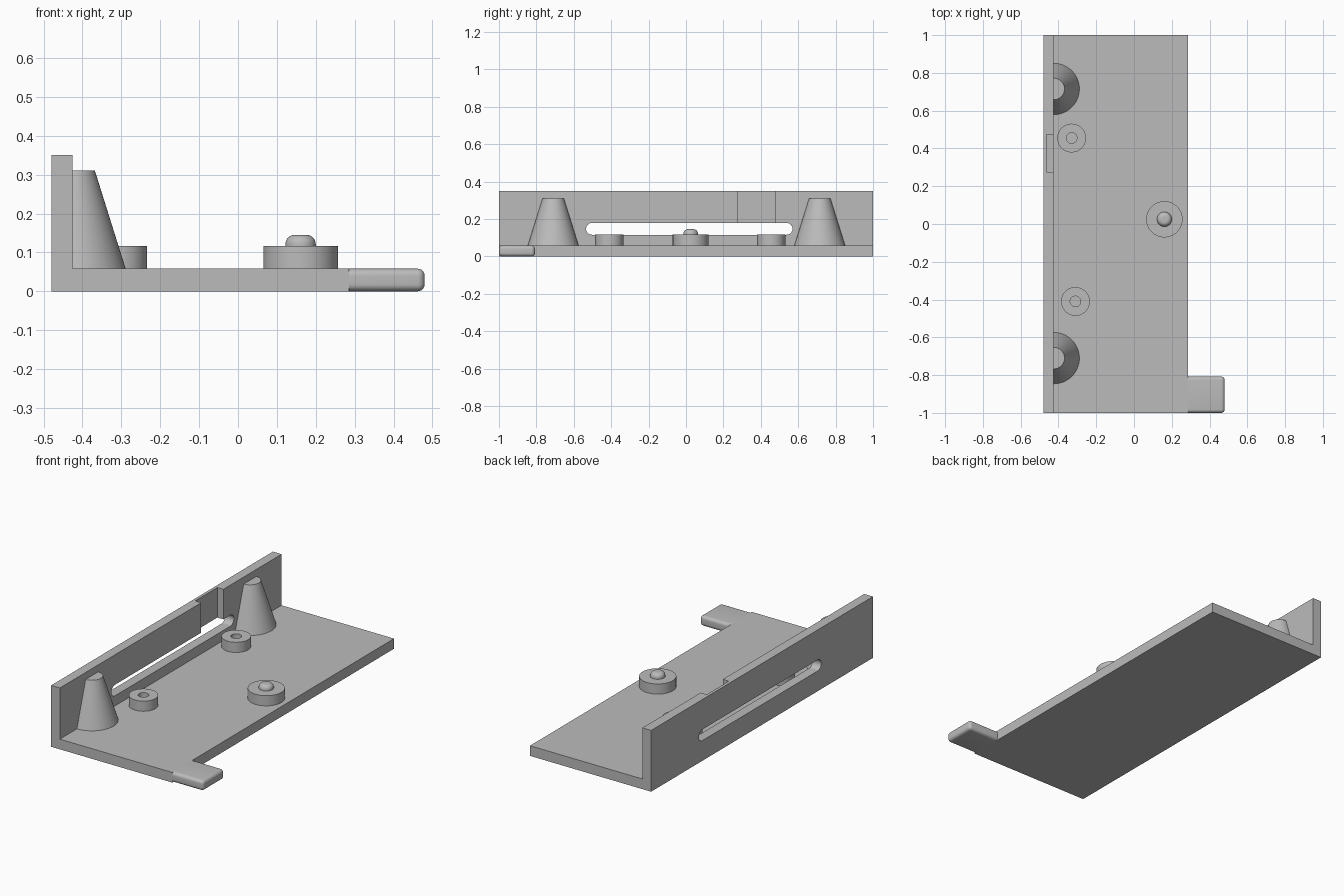
import bpy, bmesh
from math import pi, sin, cos
from mathutils import Vector

cube = bpy.data.objects.get("Cube")
if cube:
    bpy.data.objects.remove(cube, do_unlink=True)

grey = bpy.data.materials.new("plain grey")
grey.use_nodes = True
colour = (0.5, 0.5, 0.5, 1)
grey.diffuse_color = colour
grey.node_tree.nodes["Principled BSDF"].inputs["Base Color"].default_value = colour

BACK, WALL, EDGE, TIP = -0.48, -0.425, 0.285, 0.48
FLOOR, RIM, TOP = 0.058, 0.116, 0.35


def finish(name, bm, smooth=False):
    bmesh.ops.remove_doubles(bm, verts=bm.verts, dist=1e-5)
    bmesh.ops.recalc_face_normals(bm, faces=bm.faces)
    mesh = bpy.data.meshes.new(name)
    bm.to_mesh(mesh)
    bm.free()
    mesh.materials.append(grey)
    obj = bpy.data.objects.new(name, mesh)
    bpy.context.collection.objects.link(obj)
    bpy.ops.object.select_all(action='DESELECT')
    obj.select_set(True)
    bpy.context.view_layer.objects.active = obj
    if smooth:
        bpy.ops.object.shade_smooth_by_angle(angle=0.6)
    return obj


def prism(name, points, direction):
    """Extrude a flat outline along a direction."""
    bm = bmesh.new()
    face = bm.faces.new([bm.verts.new(p) for p in points])
    new = bmesh.ops.extrude_face_region(bm, geom=[face])["geom"]
    verts = [v for v in new if isinstance(v, bmesh.types.BMVert)]
    bmesh.ops.translate(bm, verts=verts, vec=direction)
    return finish(name, bm)


def box(name, x0, x1, y0, y1, z0, z1):
    return prism(name, [(x0, y0, z0), (x1, y0, z0), (x1, y1, z0), (x0, y1, z0)],
                 (0, 0, z1 - z0))


def lathe(name, profile, x, y, half=False):
    """Turn a (radius, height) profile about a vertical axis."""
    bm = bmesh.new()
    verts = [bm.verts.new((0, -r, z)) for r, z in profile]
    edges = [bm.edges.new(pair) for pair in zip(verts, verts[1:])]
    bmesh.ops.spin(bm, geom=verts + edges, cent=(0, 0, 0), axis=(0, 0, 1),
                   angle=pi if half else 2 * pi, steps=32 if half else 64)
    bmesh.ops.translate(bm, verts=bm.verts, vec=(x, y, 0))
    return finish(name, bm, True)


def cut(target, cutter):
    mod = target.modifiers.new("cut", 'BOOLEAN')
    mod.operation, mod.solver, mod.object = 'DIFFERENCE', 'EXACT', cutter
    bpy.context.view_layer.objects.active = target
    bpy.ops.object.modifier_apply(modifier=mod.name)
    bpy.data.objects.remove(cutter, do_unlink=True)


# L-shaped bracket: base plate and upright wall
outline = [(BACK, 0), (EDGE, 0), (EDGE, FLOOR), (WALL, FLOOR), (WALL, TOP), (BACK, TOP)]
bracket = prism("bracket", [(x, -1, z) for x, z in outline], (0, 2, 0))

# Long round-ended slot through the wall
r, mid = 0.0315, 0.147
slot = []
for centre, start in ((0.538, -pi / 2), (-0.503, pi / 2)):
    for i in range(17):
        a = start + pi * i / 16
        slot.append((-0.6, centre + r * cos(a), mid + r * sin(a)))
cut(bracket, prism("slot_cutter", slot, (0.3, 0, 0)))

# Shallow recess in the wall above the slot
cut(bracket, box("recess_cutter", -0.463, -0.35, 0.275, 0.475, mid, 0.5))
bracket.select_set(True)
bpy.ops.object.shade_smooth_by_angle(angle=0.6)

# Half-cone supports against the wall
for side, y in (("front", -0.71), ("rear", 0.715)):
    lathe(side + "_cone_support",
          [(0, FLOOR), (0.136, FLOOR), (0.057, 0.31), (0, 0.31)], WALL, y, True)

# Hollow screw bosses
for side, x, y in (("front", -0.31, -0.41), ("rear", -0.33, 0.455)):
    lathe(side + "_boss", [(0, FLOOR + 0.002), (0.028, FLOOR + 0.002), (0.028, RIM),
                           (0.076, RIM), (0.076, FLOOR)], x, y)

# Locating post with a round-shouldered knob
lathe("post", [(0.096, FLOOR), (0.096, RIM), (0, RIM)], 0.161, 0.025)
fillet = [(0.015 + 0.024 * cos(a), 0.121 + 0.024 * sin(a))
          for a in (pi / 2 * i / 8 for i in range(9))]
lathe("post_knob", [(0.039, RIM - 0.005)] + fillet + [(0, 0.145)], 0.161, 0.025)

# Rounded tab at the front corner
tab = box("tab", EDGE, TIP, -1, -0.808, 0, FLOOR)
bm = bmesh.new()
bm.from_mesh(tab.data)
rounded = [e for e in bm.edges if max(v.co.x for v in e.verts) > EDGE + 0.01]
bmesh.ops.bevel(bm, geom=rounded, offset=0.018, segments=6, profile=0.5, affect='EDGES')
bm.to_mesh(tab.data)
bm.free()
bpy.ops.object.select_all(action='DESELECT')
tab.select_set(True)
bpy.context.view_layer.objects.active = tab
bpy.ops.object.shade_smooth_by_angle(angle=0.6)
